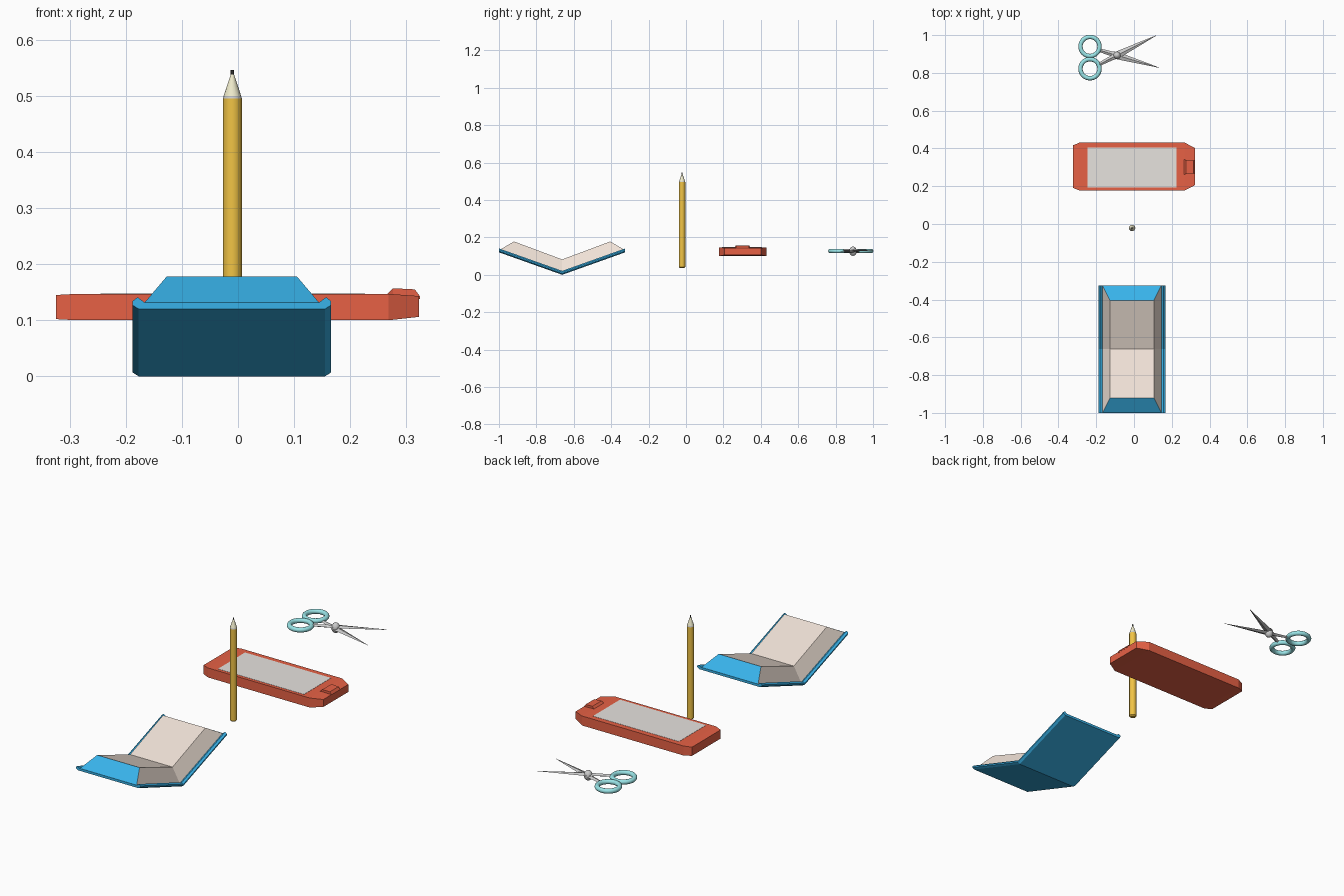
import bpy
from math import cos, sin, pi, atan2, hypot, radians

if "Cube" in bpy.data.objects:
    bpy.data.objects.remove(bpy.data.objects["Cube"])


def material(name, r, g, b):
    m = bpy.data.materials.new(name)
    m.diffuse_color = (r, g, b, 1)
    m.use_nodes = True
    m.node_tree.nodes["Principled BSDF"].inputs["Base Color"].default_value = m.diffuse_color
    return m


BLUE = material("blue", 0.04, 0.45, 0.82)
PAPER = material("paper", 0.86, 0.75, 0.67)
ORANGE = material("orange", 0.88, 0.55, 0.06)
WOOD = material("wood", 0.86, 0.83, 0.6)
BLACK = material("black", 0.03, 0.03, 0.03)
RED = material("red", 0.8, 0.12, 0.06)
SCREEN = material("screen", 0.8, 0.77, 0.74)
TEAL = material("teal", 0.32, 0.78, 0.8)


def loft(name, sections, mats=(), cap_mat=0):
    """Skin equal-length closed sections and cap both ends."""
    import bmesh
    bm = bmesh.new()
    rings = [[bm.verts.new(p) for p in s] for s in sections]
    n = len(rings[0])
    for a, b in zip(rings, rings[1:]):
        for i in range(n):
            j = (i + 1) % n
            bm.faces.new((a[i], a[j], b[j], b[i]))
    for ring in (rings[0][::-1], rings[-1]):
        bm.faces.new(ring).material_index = cap_mat
    bmesh.ops.recalc_face_normals(bm, faces=bm.faces)
    me = bpy.data.meshes.new(name)
    bm.to_mesh(me)
    bm.free()
    for m in mats:
        me.materials.append(m)
    ob = bpy.data.objects.new(name, me)
    bpy.context.collection.objects.link(ob)
    return ob


def smooth(ob, angle=35):
    bpy.ops.object.select_all(action='DESELECT')
    ob.select_set(True)
    bpy.context.view_layer.objects.active = ob
    bpy.ops.object.shade_smooth_by_angle(angle=radians(angle))


# Open book: folded cover with a raised lip along both sides
CX = -0.011
half = [(0.166, 0), (0.177, 0.007), (0.177, 0.014), (0.168, 0.021), (0.156, 0.012)]
profile = half + [(-x, z) for x, z in reversed(half)]
folds = [(-1.0, 0.12), (-0.662, 0.0), (-0.325, 0.12)]
loft("book_cover", [[(CX + x, y, z0 + z) for x, z in profile] for y, z0 in folds], [BLUE])

# Page block: tapered, with blue sloping ends
pages = [(-1.0, 0.131, -0.92, 0.178), (-0.662, 0.011, -0.662, 0.082), (-0.325, 0.131, -0.405, 0.178)]
loft("book_pages", [[(CX - 0.156, yb, zb), (CX + 0.156, yb, zb),
                     (CX + 0.116, yt, zt), (CX - 0.116, yt, zt)]
                    for yb, zb, yt, zt in pages], [PAPER, BLUE], cap_mat=1)


# Pencil standing on end
def turned(name, rz, mat, n=16):
    ob = loft(name, [[(-0.01 + r * cos(2 * pi * i / n), -0.021 + r * sin(2 * pi * i / n), z)
                      for i in range(n)] for r, z in rz], [mat] if mat else [])
    smooth(ob)


turned("pencil_body", [(0.012, 0.037), (0.017, 0.042), (0.017, 0.495)], ORANGE)
turned("pencil_collar", [(0.017, 0.495), (0.0155, 0.5)], None)
turned("pencil_wood", [(0.0155, 0.5), (0.003, 0.538)], WOOD)
turned("pencil_lead", [(0.003, 0.537), (0.003, 0.546)], BLACK)


# Red case with tapered ends, screen panel and end button
def bars(name, rows, yc, mat):
    return loft(name, [[(x, yc - w, z0), (x, yc + w, z0), (x, yc + w, z1), (x, yc - w, z1)]
                       for x, w, z0, z1 in rows], [mat])


bars("case_body", [(-0.324, 0.112, 0.102, 0.145), (-0.288, 0.127, 0.1, 0.147),
                   (0.268, 0.127, 0.1, 0.147), (0.323, 0.098, 0.106, 0.143)], 0.304, RED)
bars("case_screen", [(-0.245, 0.106, 0.14, 0.148), (0.226, 0.106, 0.14, 0.148)], 0.299, SCREEN)
bars("case_button", [(0.266, 0.04, 0.138, 0.147), (0.276, 0.036, 0.138, 0.157),
                     (0.315, 0.034, 0.138, 0.155), (0.324, 0.034, 0.138, 0.143)], 0.302, RED)

# Scissors: two mirrored blades crossing at a pivot, ring handles
PX, PY, PZ = -0.09, 0.893, 0.127
for name, tip, side, dz in (("a", (0.116, 0.997), 1, 0.004), ("b", (0.132, 0.828), -1, -0.004)):
    dx, dy = tip[0] - PX, tip[1] - PY
    a, length = atan2(dy, dx), hypot(dx, dy)
    rows = [(-0.105, 0.009, -0.009, 0.006), (-0.03, 0.013, -0.013, 0.007),
            (0.0, 0.02, -0.018, 0.007), (0.035, 0.018, -0.016, 0.006),
            (length, 0.001, -0.001, 0.001)]
    sections = []
    for u, v0, v1, h in rows:
        ring = [(v0 * side, 0), (0, h), (v1 * side, 0), (0, -h)]
        sections.append([(PX + u * cos(a) - v * sin(a), PY + u * sin(a) + v * cos(a), PZ + dz + z)
                         for v, z in ring])
    loft("scissor_blade_" + name, sections)
    bpy.ops.mesh.primitive_torus_add(
        location=(-0.233, 0.881 - side * 0.059, PZ), major_radius=0.0505, minor_radius=0.0115,
        major_segments=32, minor_segments=12)
    ring_ob = bpy.context.object
    ring_ob.name = "scissor_handle_" + name
    ring_ob.data.materials.append(TEAL)
    smooth(ring_ob, 60)

bpy.ops.mesh.primitive_uv_sphere_add(segments=16, ring_count=10, radius=0.02, location=(PX, PY, PZ - 0.001))
pivot = bpy.context.object
pivot.name = "scissor_pivot"
pivot.scale.z = 1.25
smooth(pivot, 60)
